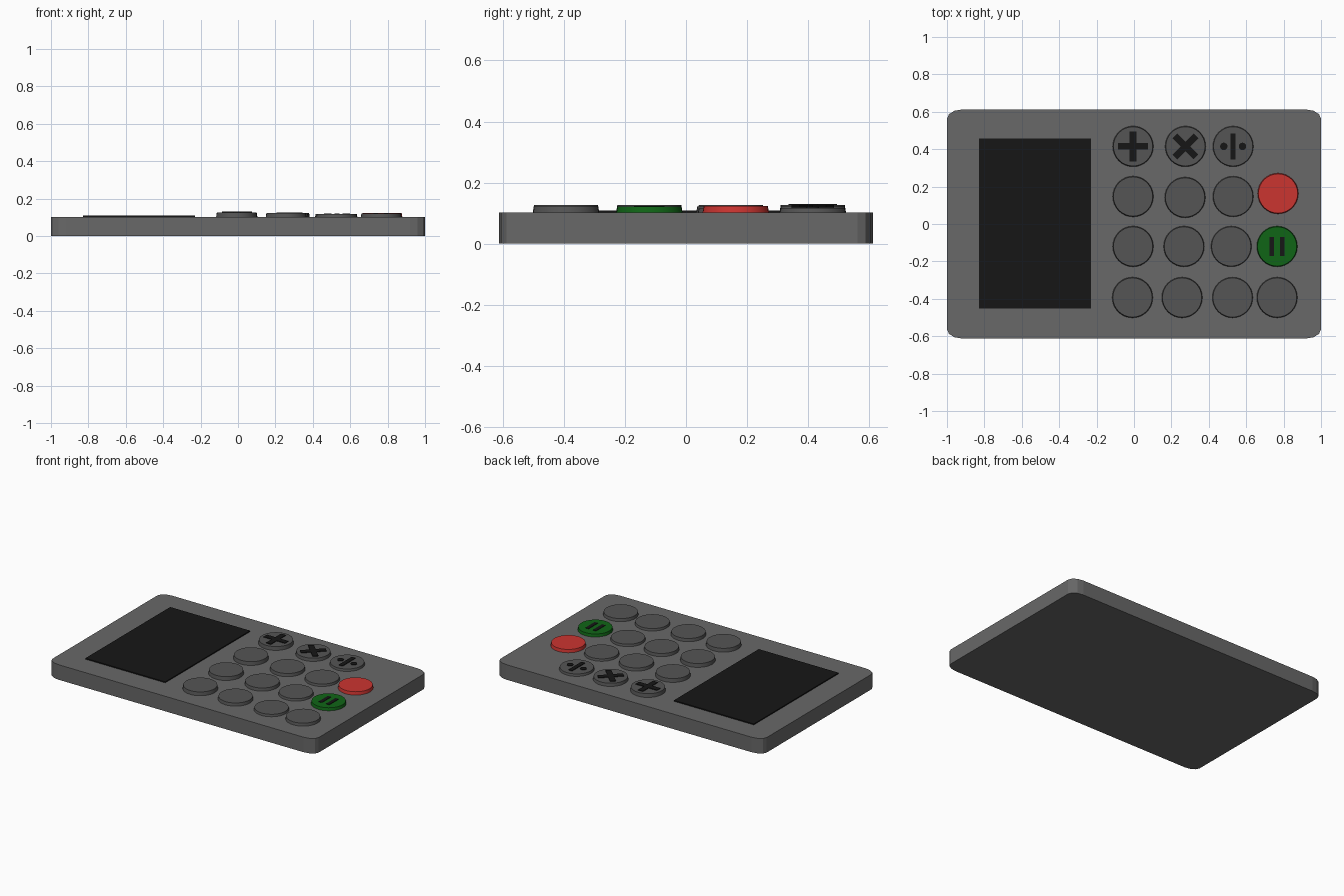
import bpy, bmesh, math

if "Cube" in bpy.data.objects:
    bpy.data.objects.remove(bpy.data.objects["Cube"])


def material(name, rgb):
    m = bpy.data.materials.new(name)
    m.diffuse_color = (*rgb, 1)
    m.use_nodes = True
    m.node_tree.nodes["Principled BSDF"].inputs["Base Color"].default_value = m.diffuse_color
    return m


BLACK = material("black", (0.008, 0.008, 0.008))
GREEN = material("green", (0.005, 0.13, 0.008))
RED = material("red", (0.6, 0.035, 0.03))
BODY = material("body_grey", (0.14, 0.14, 0.14))
KEY = material("key_grey", (0.09, 0.09, 0.09))


def add_object(name, bm, mat):
    bmesh.ops.recalc_face_normals(bm, faces=bm.faces)
    me = bpy.data.meshes.new(name)
    bm.to_mesh(me)
    bm.free()
    me.materials.append(mat)
    ob = bpy.data.objects.new(name, me)
    bpy.context.collection.objects.link(ob)
    return ob


def prism(name, points, z0, z1, mat):
    bm = bmesh.new()
    low = [bm.verts.new((x, y, z0)) for x, y in points]
    high = [bm.verts.new((x, y, z1)) for x, y in points]
    bm.faces.new(low[::-1])
    bm.faces.new(high)
    n = len(points)
    for i in range(n):
        j = (i + 1) % n
        bm.faces.new((low[i], low[j], high[j], high[i]))
    return add_object(name, bm, mat)


def bar(name, cx, cy, lx, ly, z0, z1, angle=0, mat=BLACK):
    c, s = math.cos(angle), math.sin(angle)
    corners = [(-lx / 2, -ly / 2), (lx / 2, -ly / 2), (lx / 2, ly / 2), (-lx / 2, ly / 2)]
    return prism(name, [(cx + x * c - y * s, cy + x * s + y * c) for x, y in corners], z0, z1, mat)


def disc(name, x, y, r_low, r_high, z0, z1, mat, sides=32):
    bpy.ops.mesh.primitive_cone_add(vertices=sides, radius1=r_low, radius2=r_high,
                                    depth=z1 - z0, location=(x, y, (z0 + z1) / 2))
    ob = bpy.context.object
    ob.name = name
    ob.data.materials.append(mat)
    bpy.ops.object.shade_smooth_by_angle()
    return ob


# Body slab with faceted rounded corners
outline = []
for q, (sx, sy) in enumerate([(1, 1), (-1, 1), (-1, -1), (1, -1)]):
    for k in range(4):
        a = math.pi / 2 * (q + k / 3)
        outline.append((sx * 0.92 + 0.08 * math.cos(a), sy * 0.562 + 0.05 * math.sin(a)))
prism("body", outline, 0, 0.102, BODY)

# Display panel
bar("screen", -0.53, 0.003, 0.60, 0.91, 0.095, 0.109)

# Round keys: columns of (x, y, top height)
columns = [
    [(-0.005, 0.415, 0.126), (-0.005, 0.147, 0.126), (-0.005, -0.12, 0.126), (-0.008, -0.393, 0.126)],
    [(0.275, 0.415, 0.122), (0.273, 0.142, 0.122), (0.267, -0.12, 0.122), (0.257, -0.393, 0.122)],
    [(0.53, 0.415, 0.117), (0.53, 0.147, 0.117), (0.52, -0.12, 0.117), (0.527, -0.393, 0.117)],
    [(0.77, 0.163, 0.123), (0.765, -0.12, 0.121), (0.765, -0.393, 0.121)],
]
special = {(3, 0): RED, (3, 1): GREEN}
for c, col in enumerate(columns):
    for r, (x, y, top) in enumerate(col):
        disc(f"key_{c}_{r}", x, y, 0.11, 0.105, 0.095, top, special.get((c, r), KEY))

# Raised operator marks made of plain bars and dots
for name, (x, y, top), turn in (("plus", columns[0][0], 0), ("times", columns[1][0], math.pi / 4)):
    t, h, w = top - 0.004, 0.08, 0.018
    cross = [(h, -w), (h, w), (w, w), (w, h), (-w, h), (-w, w),
             (-h, w), (-h, -w), (-w, -w), (-w, -h), (w, -h), (w, -w)]
    ca, sa = math.cos(turn), math.sin(turn)
    prism(name + "_mark", [(x + u * ca - v * sa, y + u * sa + v * ca) for u, v in cross],
          t, top + 0.004, BLACK)

x, y, top = columns[2][0]
bar("divide_bar", x, y, 0.028, 0.14, top - 0.004, top + 0.004)
for side in (-1, 1):
    disc(f"divide_dot_{side}", x + side * 0.05, y, 0.02, 0.02, top - 0.004, top + 0.004, BLACK, 16)

x, y, top = columns[3][1]
for side in (-1, 1):
    bar(f"equals_bar_{side}", x + side * 0.028, y, 0.024, 0.10, top - 0.004, top + 0.003)
